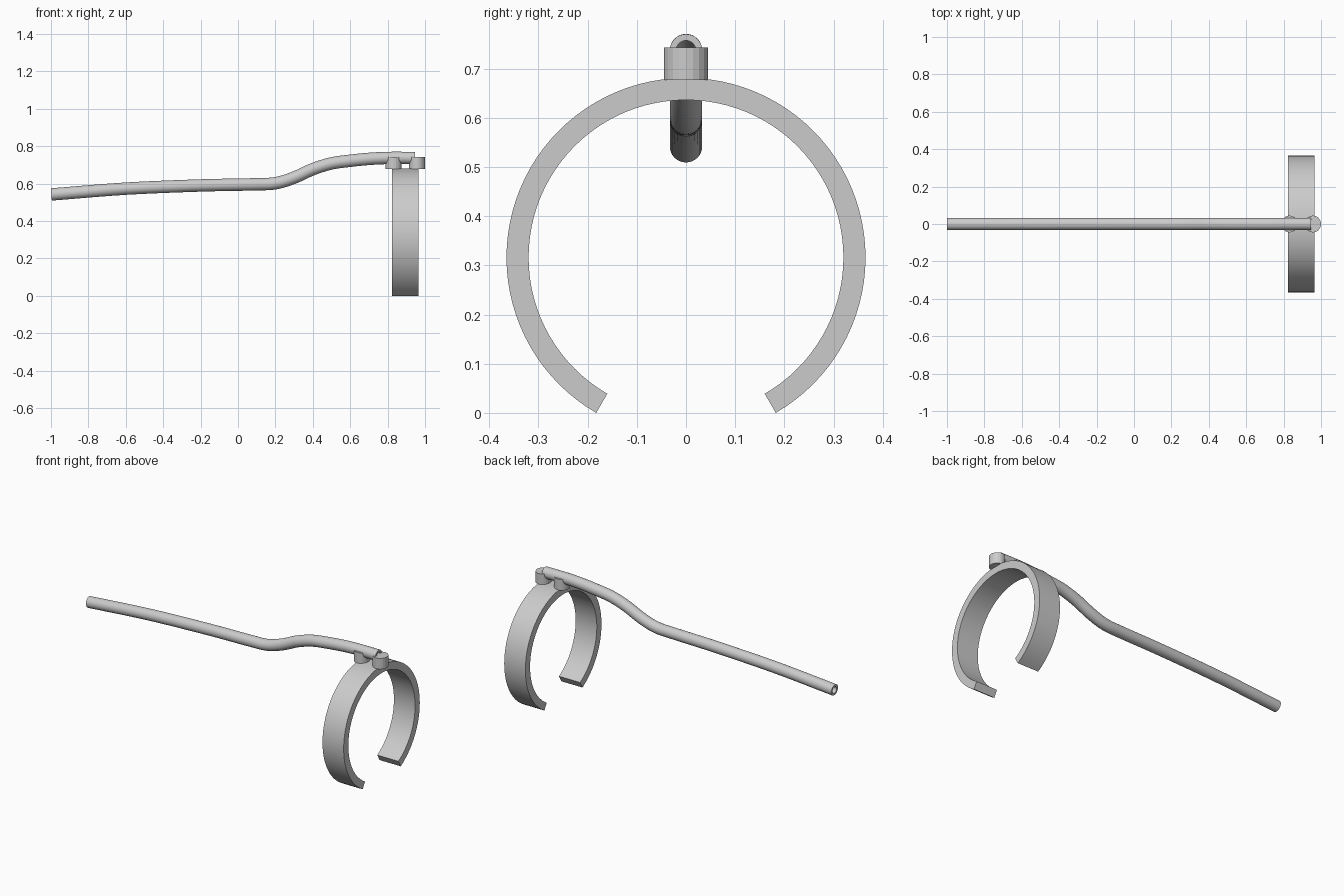
import bpy, bmesh
from math import sin, cos, pi, radians
from mathutils import Vector

if "Cube" in bpy.data.objects:
    bpy.data.objects.remove(bpy.data.objects["Cube"])


def grid_object(name, loops, wrap, smooth):
    """Skin equal-length closed loops; wrap joins last to first, else the ends are capped."""
    bm = bmesh.new()
    rows = [[bm.verts.new(p) for p in loop] for loop in loops]
    n = len(rows[0])
    pairs = list(zip(rows, rows[1:])) + ([(rows[-1], rows[0])] if wrap else [])
    for a, b in pairs:
        for i in range(n):
            j = (i + 1) % n
            bm.faces.new((a[i], a[j], b[j], b[i]))
    if not wrap:
        bm.faces.new(rows[0])
        bm.faces.new(rows[-1])
    bmesh.ops.recalc_face_normals(bm, faces=bm.faces)
    mesh = bpy.data.meshes.new(name)
    bm.to_mesh(mesh)
    bm.free()
    ob = bpy.data.objects.new(name, mesh)
    bpy.context.collection.objects.link(ob)
    if smooth:
        bpy.ops.object.select_all(action='DESELECT')
        ob.select_set(True)
        bpy.context.view_layer.objects.active = ob
        bpy.ops.object.shade_smooth_by_angle(angle=radians(35))
    return ob


def spline(points, steps):
    """Catmull-Rom curve through (x, z) points."""
    p = [Vector(q) for q in points]
    p = [2 * p[0] - p[1]] + p + [2 * p[-1] - p[-2]]
    out = []
    for a, b, c, d in zip(p, p[1:], p[2:], p[3:]):
        for k in range(steps):
            t = k / steps
            out.append(0.5 * (2 * b + (c - a) * t + (2 * a - 5 * b + 4 * c - d) * t * t
                              + (3 * b - a - 3 * c + d) * t ** 3))
    return out + [p[-2]]


# Hollow bent tube
path = spline([(-0.998, 0.542), (-0.6, 0.573), (-0.2, 0.590), (0.08, 0.596), (0.2, 0.602),
               (0.3, 0.632), (0.4, 0.677), (0.5, 0.708), (0.6, 0.722), (0.7, 0.732),
               (0.8, 0.737), (0.945, 0.737)], 6)


def tube_loop(i, r, sides=32):
    a, b = path[max(i - 1, 0)], path[min(i + 1, len(path) - 1)]
    t = (b - a).normalized()
    return [(path[i].x - t.y * r * sin(u), r * cos(u), path[i].y + t.x * r * sin(u))
            for u in (2 * pi * k / sides for k in range(sides))]


count = len(path)
grid_object("bent_tube", [tube_loop(i, 0.033) for i in range(count)]
            + [tube_loop(i, 0.020) for i in reversed(range(count))], True, True)

# Open clamp ring with a 60 degree gap at the bottom
R_OUT, R_IN, X0, X1 = 0.365, 0.32, 0.823, 0.965
ZC = R_OUT * cos(radians(30))
ring = []
for k in range(81):
    a = radians(-60 + 300 * k / 80)
    ring.append([(x, r * cos(a), ZC + r * sin(a))
                 for x, r in ((X0, R_IN), (X1, R_IN), (X1, R_OUT), (X0, R_OUT))])
grid_object("open_clamp_ring", ring, False, True)

# Two short posts that hold the tube on the ring
for name, x in (("rear_post", 0.832), ("front_post", 0.957)):
    grid_object(name, [[(x + 0.043 * cos(2 * pi * k / 20), 0.045 * sin(2 * pi * k / 20), z)
                        for k in range(20)] for z in (0.677, 0.743)], False, False)
